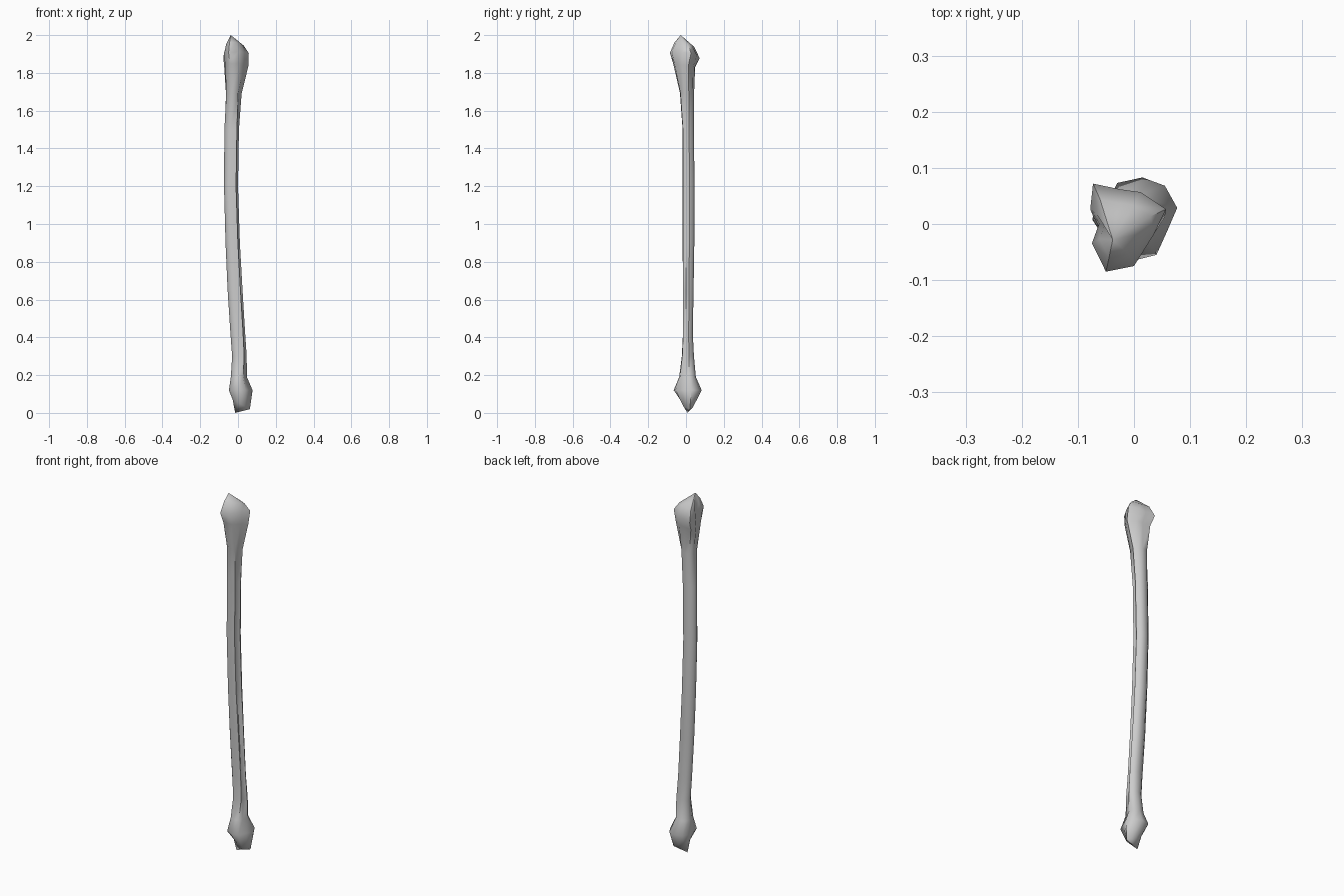
import bpy, bmesh
from mathutils import Vector

if "Cube" in bpy.data.objects:
    bpy.data.objects.remove(bpy.data.objects["Cube"])

# Cross-section outlines, anticlockwise from the front; fitted into each ring's box
HEAD = [(-.05, -.085), (0, -.075), (.035, -.02), (.057, .025), (.012, .055),
        (-.025, .06), (-.073, .07), (-.078, .025), (-.062, 0), (-.075, -.035)]
SHAFT = [(-.2, -1), (.72, -.95), (.6, -.45), (1, .15), (.75, .75),
         (.2, 1), (-.5, .85), (-.95, .35), (-1, -.2), (-.7, -.75)]
FOOT = [(0, -.065), (.04, -.055), (.06, -.01), (.077, .03), (.055, .07),
        (.015, .085), (-.03, .075), (-.046, .04), (-.048, 0), (-.035, -.045)]


def unit(shape):
    xs, ys = zip(*shape)
    x0, y0 = min(xs), min(ys)
    return [((x - x0) / (max(xs) - x0), (y - y0) / (max(ys) - y0)) for x, y in shape]


HEAD, SHAFT, FOOT = unit(HEAD), unit(SHAFT), unit(FOOT)

# z, x min, x max, y min, y max, head amount, foot amount
RINGS = [
    (0.045, -.028, .063, -.018, .042, 0, 1),
    (0.12, -.048, .077, -.065, .083, 0, 1),
    (0.19, -.038, .047, -.036, .052, 0, .6),
    (0.30, -.031, .046, -.022, .042, 0, .2),
    (0.42, -.040, .038, -.016, .036, 0, 0),
    (0.65, -.055, .024, -.016, .040, 0, 0),
    (0.90, -.066, .010, -.018, .044, 0, 0),
    (1.20, -.074, .000, -.018, .045, 0, 0),
    (1.50, -.072, .005, -.018, .042, 0, 0),
    (1.69, -.065, .019, -.032, .044, .3, 0),
    (1.84, -.074, .055, -.068, .050, .8, 0),
    (1.90, -.078, .057, -.085, .072, 1, 0),
    (1.95, -.064, .030, -.060, .044, 1, 0),
]

bm = bmesh.new()
loops = []
for z, x0, x1, y0, y1, h, f in RINGS:
    loop = []
    for a, b, c in zip(HEAD, SHAFT, FOOT):
        u, v = (a[i] * h + b[i] * (1 - h - f) + c[i] * f for i in (0, 1))
        # the upper head slopes down to the back, the foot to the front right
        dz = .025 * (.5 - v) * h - .05 * (u - .5) * (z < .1)
        if z == 1.90:
            dz += .02 * (u - .5)
        loop.append(bm.verts.new((x0 + (x1 - x0) * u, y0 + (y1 - y0) * v, z + dz)))
    loops.append(loop)

# Skin of the bone
n = len(HEAD)
for lo, hi in zip(loops, loops[1:]):
    for i in range(n):
        j = (i + 1) % n
        bm.faces.new((lo[i], lo[j], hi[j], hi[i]))

# Pointed ends
for loop, tip in ((loops[0], (-.015, .008, 0)), (loops[-1], (-.038, -.028, 2))):
    t = bm.verts.new(Vector(tip))
    for i in range(n):
        bm.faces.new((loop[i], loop[(i + 1) % n], t))

bmesh.ops.recalc_face_normals(bm, faces=bm.faces)
mesh = bpy.data.meshes.new("leg_bone")
bm.to_mesh(mesh)
bm.free()
bone = bpy.data.objects.new("leg_bone", mesh)
bpy.context.collection.objects.link(bone)
bpy.context.view_layer.objects.active = bone
bone.select_set(True)
bpy.ops.object.shade_smooth_by_angle(angle=1.0)
